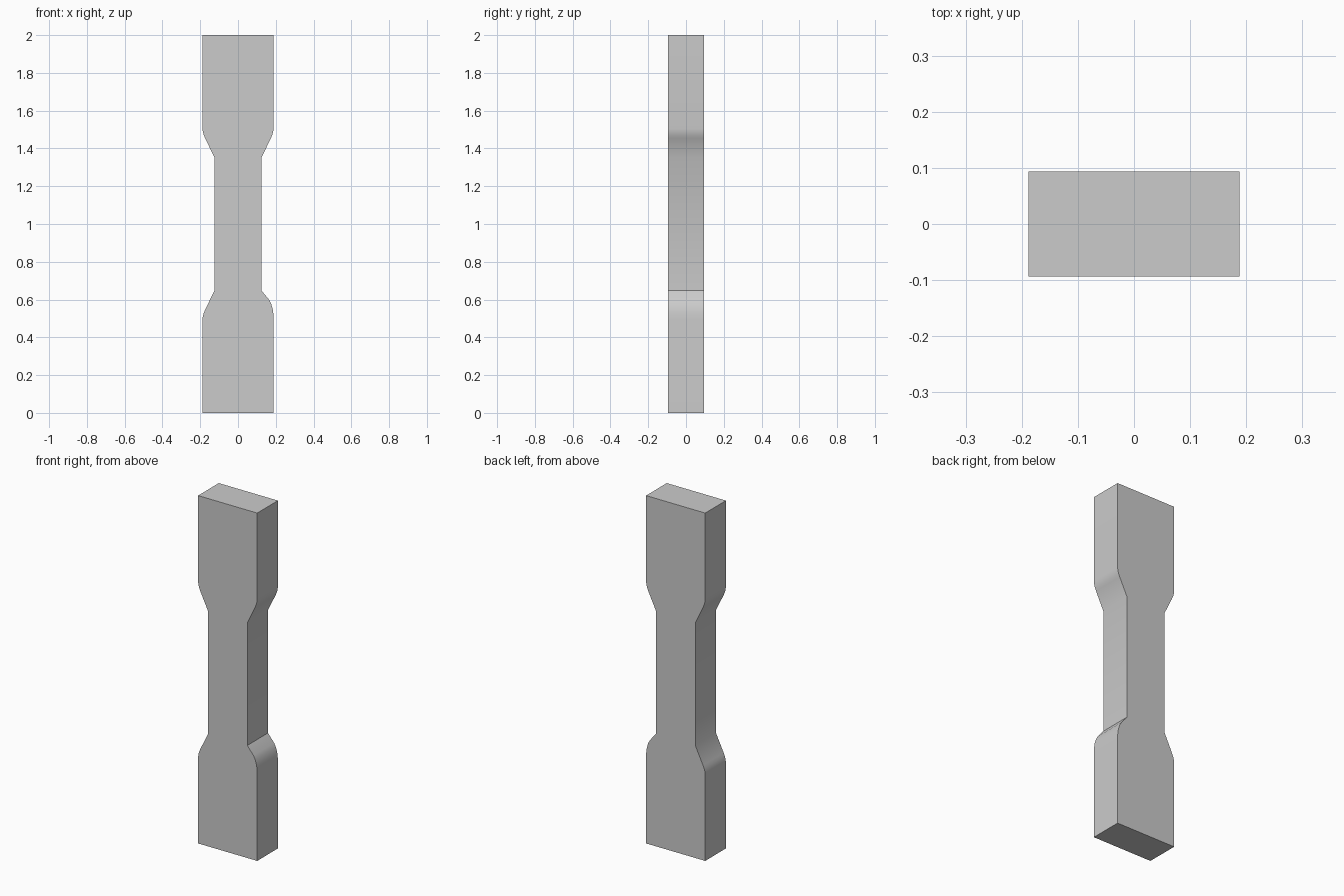
import bpy
import bmesh
import math

cube = bpy.data.objects.get("Cube")
if cube:
    bpy.data.objects.remove(cube, do_unlink=True)

HALF_DEPTH = 0.094
GRIP, NECK, HEIGHT = 0.188, 0.125, 2.0

# Shoulder profiles from grip to neck: (half width, height)
plain = [(GRIP, 0.495), (0.186, 0.512), (0.181, 0.53), (0.174, 0.546), (NECK, 0.647)]
rounded = [(GRIP, 0.495), (0.187, 0.525), (0.183, 0.553), (0.175, 0.579),
           (0.164, 0.6), (NECK, 0.647)]


def side(lower, upper, sign):
    """Outline of one side, from bottom to top."""
    points = [(GRIP, 0)] + lower
    points += [(x, HEIGHT - z) for x, z in reversed(upper)] + [(GRIP, HEIGHT)]
    return [(sign * x, z) for x, z in points]


# One flat colour
grey = bpy.data.materials.new("light_grey")
grey.use_nodes = True
colour = (0.6, 0.6, 0.6, 1)
grey.diffuse_color = colour
grey.node_tree.nodes["Principled BSDF"].inputs["Base Color"].default_value = colour

# Necked bar: extruded outline
outline = side(rounded, plain, 1) + side(plain, plain, -1)[::-1]
bm = bmesh.new()
front = bm.faces.new([bm.verts.new((x, -HALF_DEPTH, z)) for x, z in outline])
result = bmesh.ops.extrude_face_region(bm, geom=[front], use_keep_orig=True)
back = [v for v in result["geom"] if isinstance(v, bmesh.types.BMVert)]
bmesh.ops.translate(bm, verts=back, vec=(0, 2 * HALF_DEPTH, 0))
bmesh.ops.recalc_face_normals(bm, faces=bm.faces)

mesh = bpy.data.meshes.new("necked_bar")
bm.to_mesh(mesh)
bm.free()
mesh.materials.append(grey)
bar = bpy.data.objects.new("necked_bar", mesh)
bpy.context.collection.objects.link(bar)

# Smooth shoulders with crisp front and back edges
bpy.ops.object.select_all(action="DESELECT")
bar.select_set(True)
bpy.context.view_layer.objects.active = bar
bpy.ops.object.shade_smooth_by_angle(angle=math.radians(30))
